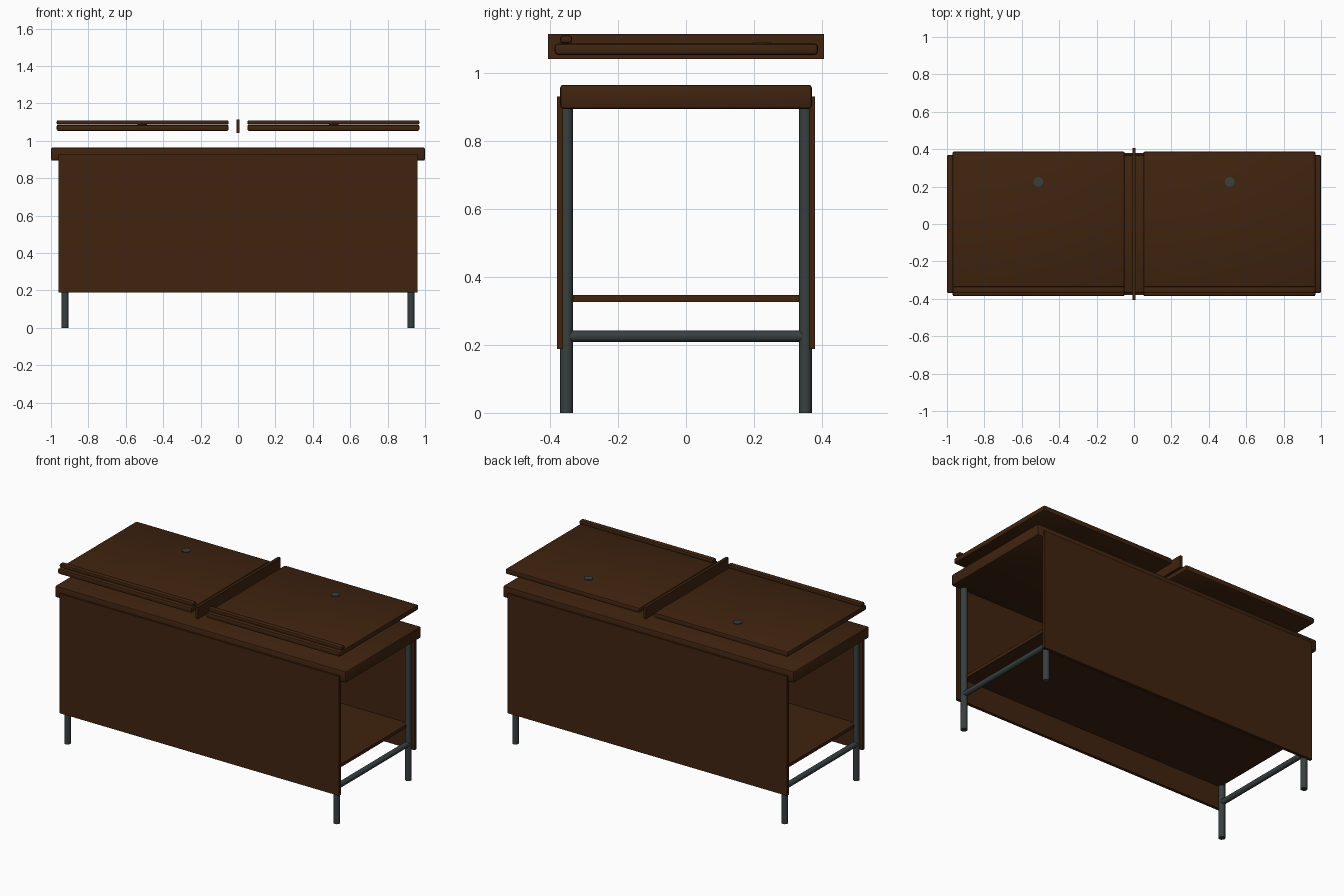
import bpy, math

if "Cube" in bpy.data.objects:
    bpy.data.objects.remove(bpy.data.objects["Cube"])


def material(name, rgb):
    m = bpy.data.materials.new(name)
    m.diffuse_color = (*rgb, 1)
    m.use_nodes = True
    m.node_tree.nodes["Principled BSDF"].inputs["Base Color"].default_value = m.diffuse_color
    return m


wood = material("dark_brown_wood", (0.050, 0.017, 0.0048))
metal = material("dark_grey_metal", (0.040, 0.050, 0.050))


def finish(ob, name, mat):
    ob.name = name
    ob.data.materials.append(mat)
    bpy.ops.object.shade_smooth_by_angle(angle=math.radians(35))
    return ob


def box(name, x, y, z, mat, bevel=0.0, segments=2):
    """Box from (min, max) ranges, with optionally rounded edges."""
    bpy.ops.mesh.primitive_cube_add(
        size=1, location=[(r[0] + r[1]) / 2 for r in (x, y, z)])
    ob = bpy.context.object
    ob.scale = [r[1] - r[0] for r in (x, y, z)]
    bpy.ops.object.transform_apply(location=False, rotation=False, scale=True)
    if bevel:
        mod = ob.modifiers.new("rounded_edges", 'BEVEL')
        mod.width, mod.segments = bevel, segments
        bpy.ops.object.modifier_apply(modifier=mod.name)
    return finish(ob, name, mat)


def tube(name, radius, length, location, mat, rotation=(0, 0, 0), sides=12):
    bpy.ops.mesh.primitive_cylinder_add(
        vertices=sides, radius=radius, depth=length,
        location=location, rotation=rotation)
    return finish(bpy.context.object, name, mat)


# Main slab and lower shelf
box("table_top", (-1, 1), (-0.37, 0.37), (0.894, 0.965), wood, 0.009)
box("lower_shelf", (-0.92, 0.92), (-0.36, 0.36), (0.326, 0.346), wood)

# Front and back panels
for name, s in (("front", -1), ("back", 1)):
    box(name + "_panel", (-0.96, 0.96), sorted((s * 0.361, s * 0.38)),
        (0.188, 0.93), wood)

# Raised divider between the two boards
box("divider", (-0.009, 0.009), (-0.406, 0.406), (1.041, 1.114), wood)

for side, s in (("left", -1), ("right", 1)):
    # Tubular legs with a cross rail at each end
    for end, e in (("front", -1), ("back", 1)):
        tube(f"{side}_{end}_leg", 0.019, 0.90,
             (s * 0.925, e * 0.351, 0.45), metal)
    tube(side + "_cross_rail", 0.017, 0.69, (s * 0.925, 0, 0.225), metal,
         (math.pi / 2, 0, 0))

    # Floating writing board, its front stop strip and round cap
    span = sorted((s * 0.05, s * 0.97))
    box(side + "_board", span, (-0.386, 0.388), (1.053, 1.086), wood, 0.009)
    box(side + "_stop_strip", span, (-0.37, -0.335), (1.087, 1.110),
        wood, 0.008)
    tube(side + "_round_cap", 0.026, 0.012, (s * 0.512, 0.225, 1.084),
         metal, sides=20)
